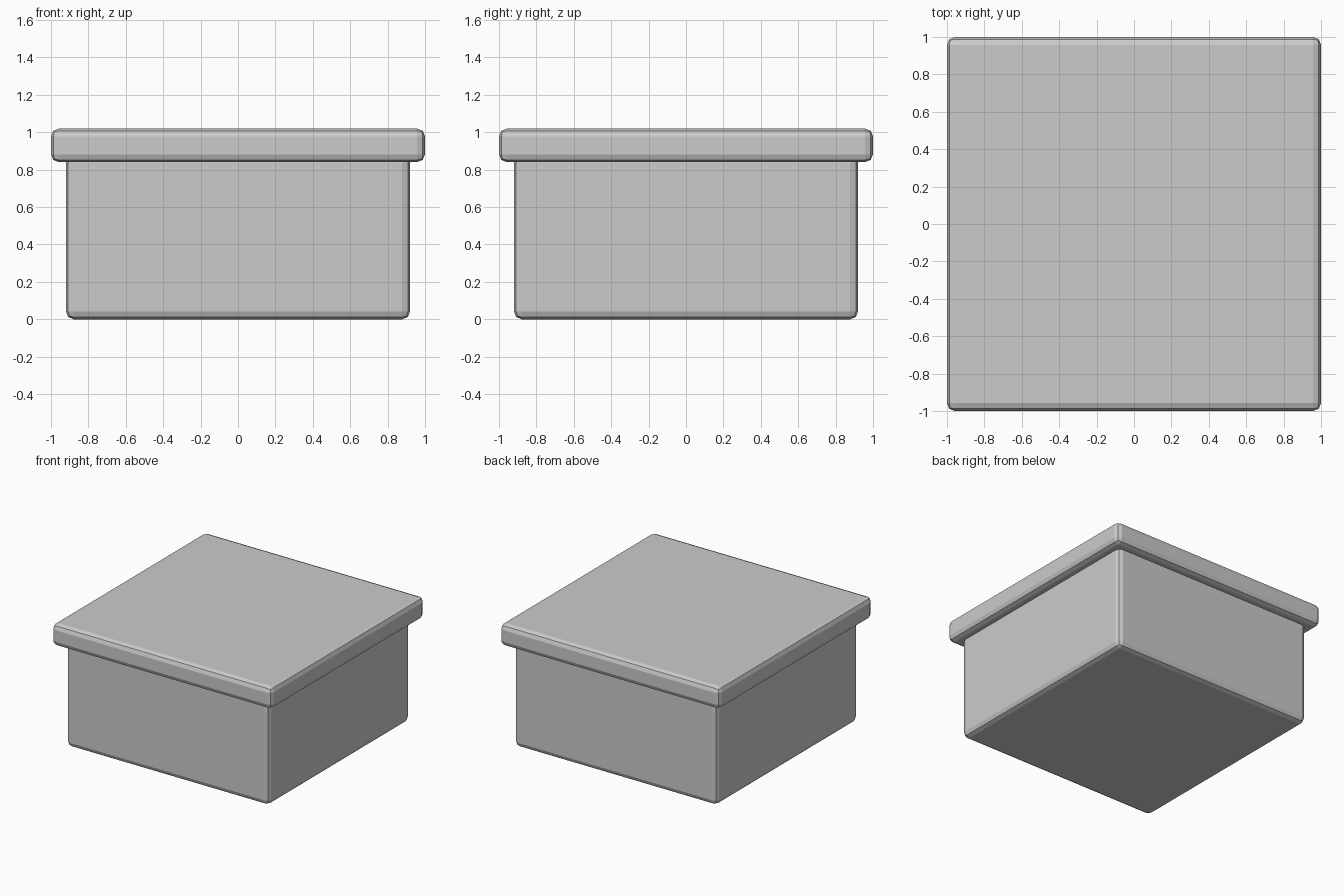
import bpy

if "Cube" in bpy.data.objects:
    bpy.data.objects.remove(bpy.data.objects["Cube"])


def rounded_box(name, half, z0, z1, radius):
    """Square block with two-segment rounded edges."""
    bpy.ops.mesh.primitive_cube_add(size=1, location=(0, 0, (z0 + z1) / 2))
    box = bpy.context.object
    box.name = name
    box.scale = (2 * half, 2 * half, z1 - z0)
    bpy.ops.object.transform_apply(location=False, rotation=False, scale=True)
    bevel = box.modifiers.new("rounded_edges", 'BEVEL')
    bevel.width = radius
    bevel.segments = 2
    return box


# Box body, its top tucked into the lid
rounded_box("box_body", 0.92, 0.0, 0.88, 0.042)

# Overhanging lid
rounded_box("lid", 1.0, 0.84, 1.02, 0.042)
